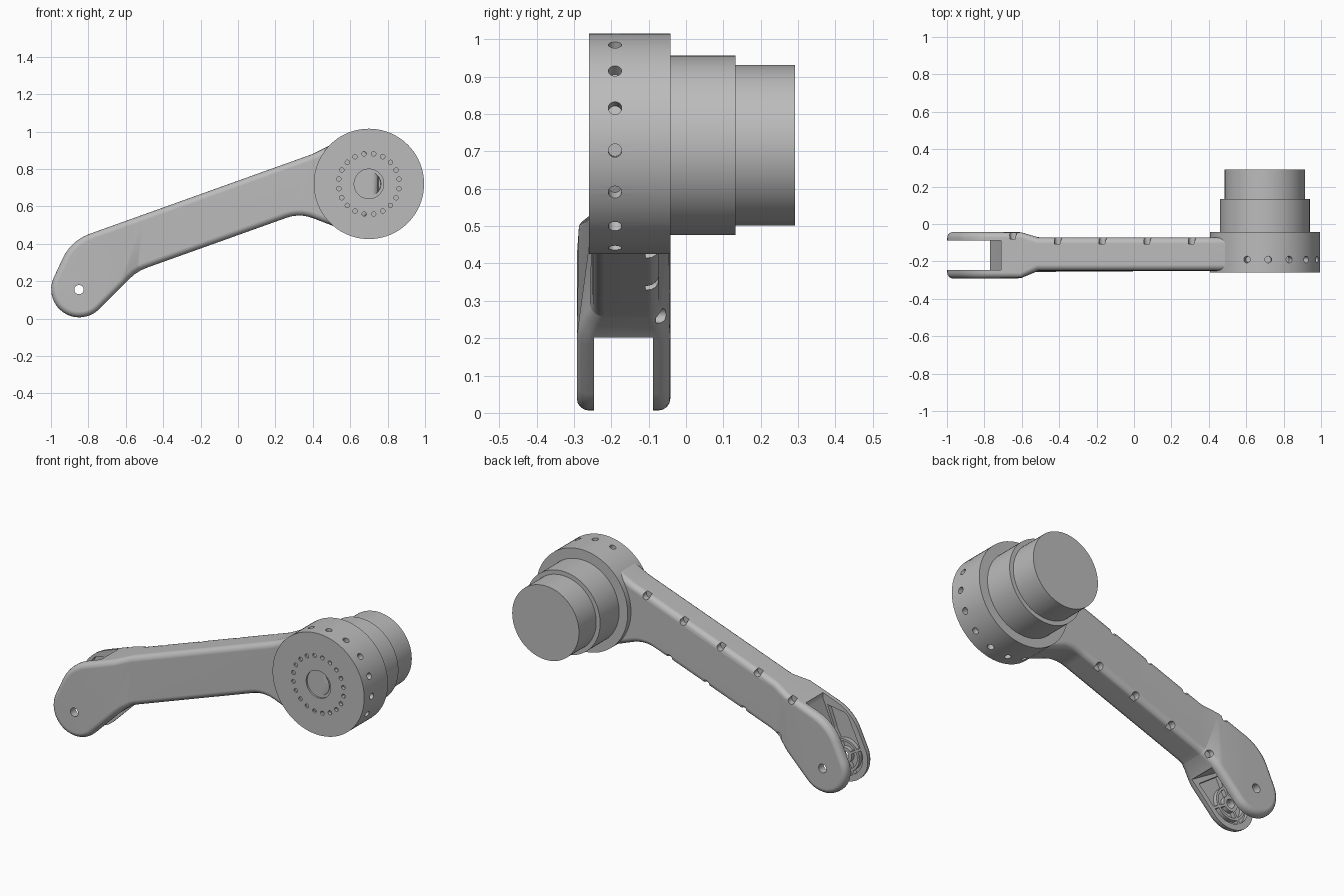
import bpy
import bmesh
from math import sin, cos, tan, radians, pi
from mathutils import Vector, Matrix

if "Cube" in bpy.data.objects:
    bpy.data.objects.remove(bpy.data.objects["Cube"], do_unlink=True)

grey = bpy.data.materials.new("machined grey")
grey.use_nodes = True
grey.diffuse_color = (0.5, 0.5, 0.5, 1)
grey.node_tree.nodes["Principled BSDF"].inputs["Base Color"].default_value = (0.5, 0.5, 0.5, 1)

PIN = (-0.85, 0.155)      # fork pin centre in x, z
HUB = (0.70, 0.72)        # joint centre in x, z


def finish(name, bm):
    bmesh.ops.recalc_face_normals(bm, faces=bm.faces)
    mesh = bpy.data.meshes.new(name)
    bm.to_mesh(mesh)
    bm.free()
    mesh.materials.append(grey)
    obj = bpy.data.objects.new(name, mesh)
    bpy.context.collection.objects.link(obj)
    return obj


def rounded(corners, steps=8):
    """Polygon in x, z with each corner (x, z, radius) filleted."""
    out = []
    for i, (x, z, r) in enumerate(corners):
        p = Vector((x, z))
        if r == 0:
            out.append(p)
            continue
        a = (Vector(corners[i - 1][:2]) - p).normalized()
        b = (Vector(corners[(i + 1) % len(corners)][:2]) - p).normalized()
        half = a.angle(b) / 2
        centre = p + (a + b).normalized() * (r / sin(half))
        start = p + a * (r / tan(half)) - centre
        end = p + b * (r / tan(half)) - centre
        turn = start.angle_signed(end)
        n = max(3, int(steps * abs(turn)))
        for k in range(n + 1):
            t = -turn * k / n
            out.append(centre + Matrix.Rotation(t, 2) @ start)
    return out


def add_prism(bm, pts, y0, y1):
    face = bm.faces.new([bm.verts.new((p[0], y0, p[1])) for p in pts])
    new = bmesh.ops.extrude_face_region(bm, geom=[face])["geom"]
    bmesh.ops.translate(bm, verts=[v for v in new if isinstance(v, bmesh.types.BMVert)],
                        vec=(0, y1 - y0, 0))


def add_rod(bm, centre, axis, radius, length, sides=20):
    turn = Vector((0, 0, 1)).rotation_difference(Vector(axis)).to_matrix().to_4x4()
    bmesh.ops.create_cone(bm, cap_ends=True, segments=sides, radius1=radius, radius2=radius,
                          depth=length, matrix=Matrix.Translation(centre) @ turn)


def lathe(name, profile, centre, closed=False, sides=80):
    """Spin (radius, y) points about the y axis through centre."""
    bm = bmesh.new()
    vs = [bm.verts.new((r, y, 0)) for r, y in profile]
    pairs = list(zip(vs, vs[1:])) + ([(vs[-1], vs[0])] if closed else [])
    edges = [bm.edges.new(p) for p in pairs]
    bmesh.ops.spin(bm, geom=vs + edges, cent=(0, 0, 0), axis=(0, 1, 0),
                   angle=2 * pi, steps=sides, use_duplicate=False)
    bmesh.ops.remove_doubles(bm, verts=bm.verts, dist=0.0005)
    bmesh.ops.translate(bm, verts=bm.verts, vec=(centre[0], 0, centre[1]))
    return finish(name, bm)


def cut(obj, bm):
    cutter = finish("cutter", bm)
    cutter.hide_render = True
    mod = obj.modifiers.new("cut", "BOOLEAN")
    mod.operation = "DIFFERENCE"
    mod.solver = "EXACT"
    mod.object = cutter
    bpy.context.view_layer.objects.active = obj
    bpy.ops.object.modifier_apply(modifier=mod.name)
    bpy.data.objects.remove(cutter, do_unlink=True)


# Arm: rounded outline, widened in y toward the fork, with rounded rims
outline = rounded([(-1.342, -0.549, 0.15), (-0.893, 0.417, 0.25), (0.40, 0.88, 0.2),
                   (0.58, 0.97, 0), (0.75, 0.85, 0), (0.75, 0.60, 0),
                   (0.60, 0.46, 0), (0.33, 0.564, 0.2), (-0.54, 0.253, 0.25)])
bm = bmesh.new()
add_prism(bm, outline, -0.089, 0.089)
for x in (-0.61, -0.52):
    bmesh.ops.bisect_plane(bm, geom=bm.verts[:] + bm.edges[:] + bm.faces[:],
                           plane_co=(x, 0, 0), plane_no=(1, 0, 0))
bmesh.ops.recalc_face_normals(bm, faces=bm.faces)
rims = [e for e in bm.edges if len(e.link_faces) == 2
        and sum(abs(f.normal.y) > 0.5 for f in e.link_faces) == 1]
bmesh.ops.bevel(bm, geom=rims, offset=0.032, segments=4, profile=0.5,
                affect="EDGES", clamp_overlap=False)
for v in bm.verts:
    widen = min(1, max(0, (-0.52 - v.co.x) / 0.09))
    v.co.y += widen * (0.03 if v.co.y > 0 else -0.042) - 0.161
arm = finish("arm", bm)

# Fork slot
bm = bmesh.new()
add_prism(bm, [(-1.2, -0.2), (-1.2, 0.7), (-0.71, 0.7), (-0.71, 0.45), (-0.77, 0.31),
               (-0.59, 0.2), (-0.45, -0.2)], -0.246, -0.088)
cut(arm, bm)

# Pockets on the inner faces of both fork plates
bm = bmesh.new()
add_prism(bm, rounded([(-1.244, -0.409, 0.12), (-0.865, 0.40, 0.05), (-0.74, 0.42, 0),
                       (-0.785, 0.30, 0), (-0.64, 0.195, 0)]), -0.27, -0.064)
cut(arm, bm)

# Pin hole through the fork and screw notches along the back rims
bm = bmesh.new()
add_rod(bm, (PIN[0], -0.16, PIN[1]), (0, 1, 0), 0.025, 0.5, 24)
for i in range(5):
    x = -0.645 + 0.239 * i
    floor = -0.08 if i == 0 else -0.108
    spots = [(x, 0.724 + 0.358 * x)]
    if i < 4:
        spots.append((x + 0.09, 0.458 + 0.357 * (x + 0.09)))
    for sx, sz in spots:
        add_rod(bm, (sx, floor + 0.1, sz), (0, 1, 0), 0.02, 0.2, 16)
cut(arm, bm)

# Pin bosses, guide rings and ribs inside the fork
for side, y0, y1 in (("front", -0.275, -0.246), ("back", -0.088, -0.06)):
    lathe(side + "_pin_boss", [(0.025, y0), (0.045, y0), (0.045, y1), (0.025, y1)],
          PIN, closed=True, sides=32)
    lathe(side + "_guide_ring", [(0.08, y0), (0.094, y0), (0.094, y1), (0.08, y1)],
          PIN, closed=True, sides=40)
    bm = bmesh.new()
    for angle, reach in ((62, 0.25), (150, 0.125), (240, 0.125), (330, 0.125)):
        d = Vector((cos(radians(angle)), sin(radians(angle))))
        n = Vector((-d.y, d.x)) * 0.007
        p = Vector(PIN)
        add_prism(bm, [p + d * 0.04 + n, p + d * reach + n,
                       p + d * reach - n, p + d * 0.04 - n], y0, y1)
    finish(side + "_fork_ribs", bm)

# Joint housing with a recessed centre
housing = lathe("joint_housing", [(0, -0.21), (0.062, -0.21), (0.064, -0.25), (0.079, -0.25),
                                  (0.079, -0.26), (0.295, -0.26), (0.295, -0.042), (0, -0.042)],
                HUB)

# Ring of small face holes and ring of rim holes
bm = bmesh.new()
for k in range(20):
    a = 2 * pi * (k + 0.5) / 20
    add_rod(bm, (HUB[0] + 0.163 * cos(a), -0.26, HUB[1] + 0.163 * sin(a)),
            (0, 1, 0), 0.012, 0.04, 12)
for k in range(-5, 6):
    a = radians(-3.5 + 22.5 * k)
    d = Vector((cos(a), 0, sin(a)))
    add_rod(bm, Vector((HUB[0], -0.19, HUB[1])) + d * 0.3, d, 0.018, 0.08, 16)
cut(housing, bm)

# Bolts in the recess
bm = bmesh.new()
for k in range(3):
    a = radians(90 + 120 * k)
    add_rod(bm, (HUB[0] + 0.036 * cos(a), -0.216, HUB[1] + 0.036 * sin(a)),
            (0, 1, 0), 0.012, 0.024, 12)
finish("recess_bolts", bm)

# Stepped motor body behind the housing
lathe("motor_body", [(0, -0.06), (0.24, -0.06), (0.24, 0.133), (0.215, 0.133),
                     (0.215, 0.292), (0, 0.292)], (HUB[0], 0.716))

# Smooth shading with sharp edges and even caps
bpy.ops.object.select_all(action="DESELECT")
for obj in bpy.context.scene.objects:
    if obj.type == "MESH" and grey.name in obj.data.materials:
        obj.select_set(True)
        bpy.context.view_layer.objects.active = obj
bpy.ops.object.shade_smooth_by_angle(angle=radians(30))
for obj in bpy.context.selected_objects:
    mod = obj.modifiers.new("even shading", "WEIGHTED_NORMAL")
    mod.keep_sharp = True
